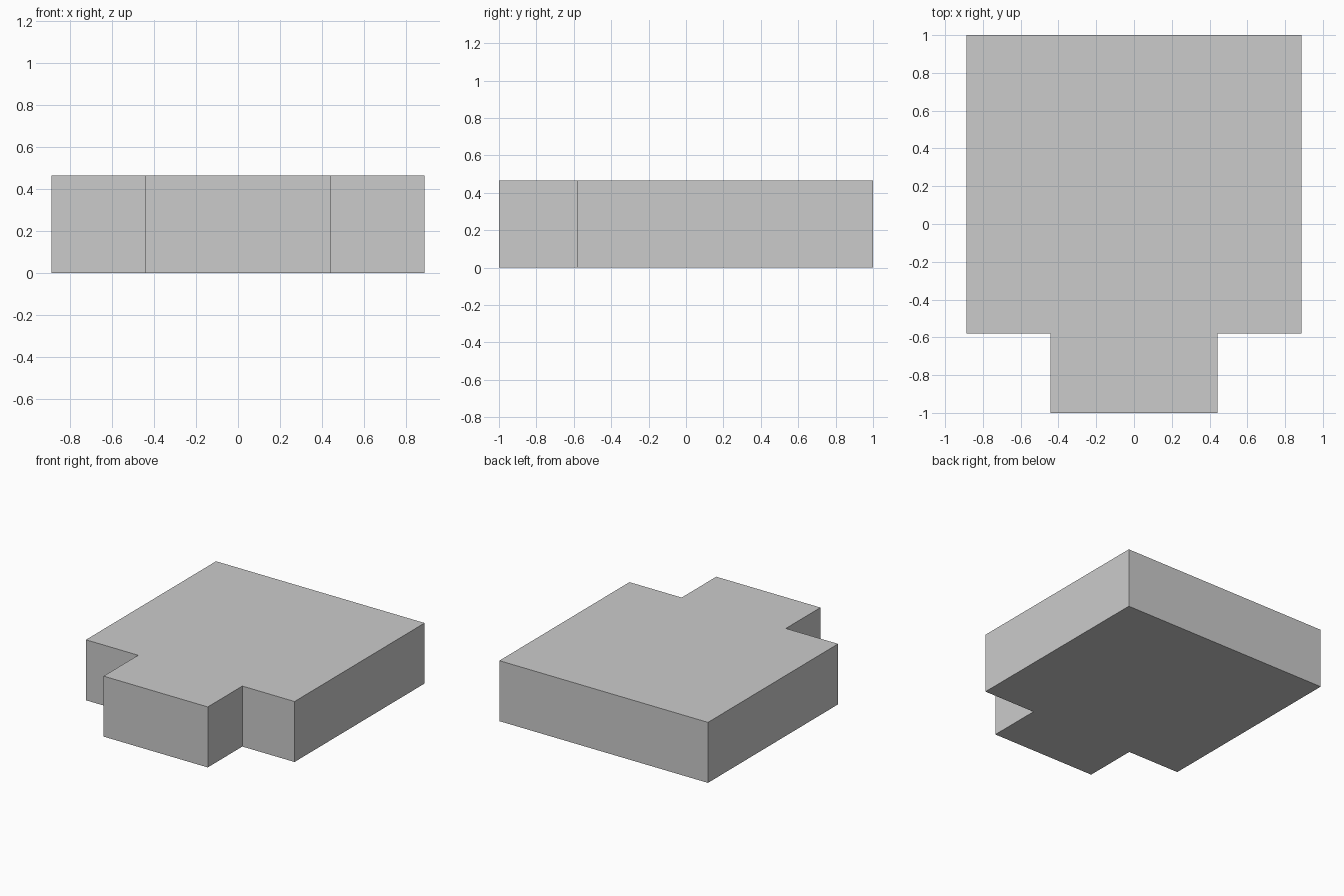
import bpy
import bmesh

if "Cube" in bpy.data.objects:
    bpy.data.objects.remove(bpy.data.objects["Cube"])

HALF_WIDTH, TONGUE_HALF = 0.887, 0.443
FRONT, STEP, BACK = -1.0, -0.58, 1.0
HEIGHT = 0.465

# Right half of the plan outline, mirrored to give the full T-shaped footprint
right = [(TONGUE_HALF, FRONT), (TONGUE_HALF, STEP), (HALF_WIDTH, STEP), (HALF_WIDTH, BACK)]
outline = right + [(-x, y) for x, y in reversed(right)]

# Stepped slab: footprint extruded straight up
bm = bmesh.new()
base = bm.faces.new([bm.verts.new((x, y, 0)) for x, y in outline])
top = bmesh.ops.extrude_face_region(bm, geom=[base], use_keep_orig=True)
bmesh.ops.translate(bm, vec=(0, 0, HEIGHT),
                    verts=[v for v in top["geom"] if isinstance(v, bmesh.types.BMVert)])
bmesh.ops.recalc_face_normals(bm, faces=bm.faces)

mesh = bpy.data.meshes.new("stepped_slab")
bm.to_mesh(mesh)
bm.free()
bpy.context.collection.objects.link(bpy.data.objects.new("stepped_slab", mesh))
